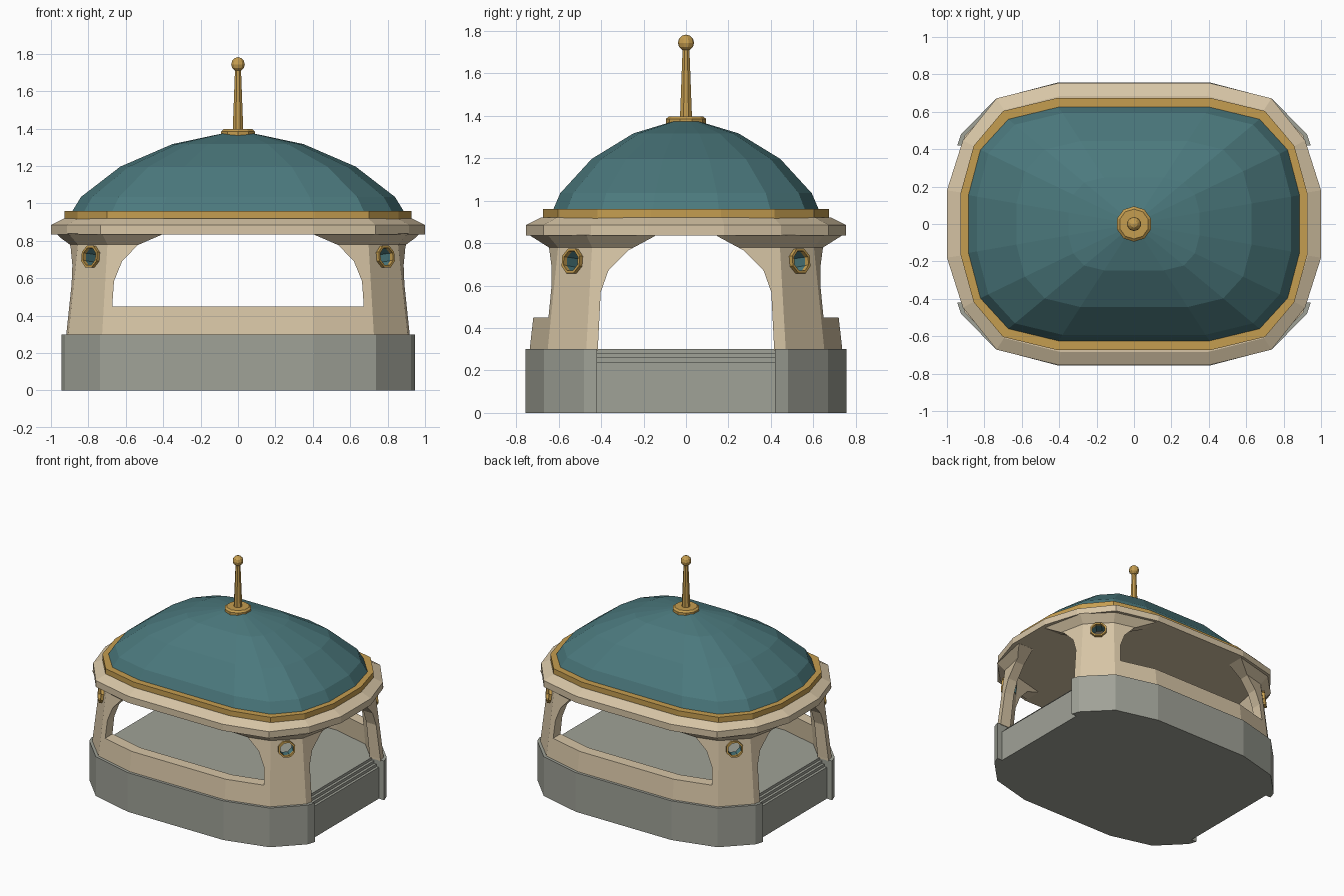
import bpy, bmesh, math
from mathutils import Vector, Matrix

if "Cube" in bpy.data.objects:
    bpy.data.objects.remove(bpy.data.objects["Cube"])


def mat(name, rgb):
    m = bpy.data.materials.new(name)
    m.diffuse_color = (*rgb, 1)
    m.use_nodes = True
    m.node_tree.nodes["Principled BSDF"].inputs["Base Color"].default_value = m.diffuse_color
    return m


STONE = mat("grey stone", (.35, .36, .31))
SAND = mat("sand plaster", (.68, .56, .38))
GOLD = mat("gold trim", (.56, .34, .08))
TEAL = mat("teal roof", (.07, .19, .205))


def mirror4(q):
    """Quadrant points (x axis to y axis) -> full closed outline."""
    half = q + [(-x, y) for x, y in reversed(q)]
    return half + [(-x, -y) for x, y in half]


def inset(pts, d):
    out = []
    for i, p in enumerate(pts):
        a, b, c = Vector(pts[i - 1]), Vector(p), Vector(pts[(i + 1) % len(pts)])
        n1 = Vector(((b - a).y, -(b - a).x)).normalized()
        n2 = Vector(((c - b).y, -(c - b).x)).normalized()
        m = (n1 + n2).normalized()
        out.append(tuple(b - m * d / m.dot(n1)))
    return out


def at(pts, z):
    return [(x, y, z) for x, y in pts]


def loft(name, loops, material, caps=True, closed=False, matrix=None):
    """Skin a stack of equal loops; closed joins the last to the first."""
    bm = bmesh.new()
    rings = [[bm.verts.new(p) for p in lp] for lp in loops]
    pairs = list(zip(rings, rings[1:]))
    if closed:
        pairs.append((rings[-1], rings[0]))
    for a, b in pairs:
        for i in range(len(a)):
            j = (i + 1) % len(a)
            bm.faces.new((a[i], a[j], b[j], b[i]))
    if caps and not closed:
        bm.faces.new(rings[0][::-1])
        bm.faces.new(rings[-1])
    bmesh.ops.remove_doubles(bm, verts=bm.verts, dist=1e-5)
    bmesh.ops.recalc_face_normals(bm, faces=bm.faces)
    me = bpy.data.meshes.new(name)
    bm.to_mesh(me)
    bm.free()
    ob = bpy.data.objects.new(name, me)
    bpy.context.collection.objects.link(ob)
    me.materials.append(material)
    if matrix:
        ob.matrix_world = matrix
    return ob


def circle(r, z, n):
    return [(r * math.cos(2 * math.pi * (i + .5) / n),
             r * math.sin(2 * math.pi * (i + .5) / n), z) for i in range(n)]


def box(name, lo, hi, material):
    (x0, y0, z0), (x1, y1, z1) = lo, hi
    r = [(x0, y0), (x1, y0), (x1, y1), (x0, y1)]
    return loft(name, [at(r, z0), at(r, z1)], material)


def cut(ob, cutter):
    cutter.hide_render = True
    cutter.hide_set(True)
    cutter.display_type = 'WIRE'
    m = ob.modifiers.new("cut", 'BOOLEAN')
    m.operation, m.solver, m.object = 'DIFFERENCE', 'EXACT', cutter


# Pedestal with doorway recesses at both ends
DOOR = .42
base = mirror4([(.84, DOOR), (.945, DOOR), (.925, .48), (.737, .67), (.405, .757)])
loft("pedestal", [at(base, 0), at(base, .30)], STONE)
for s, side in ((1, "right"), (-1, "left")):
    for i, (x, z) in enumerate([(.90, .24), (.88, .26), (.86, .28)]):
        xs = sorted((s * (.83 if i == 0 else x - .03), s * x))
        box(f"{side}_step_{i + 1}", (xs[0], -DOOR, 0 if i == 0 else z - .03),
            (xs[1], DOOR, z), STONE)

# Tapered wall ring, cut into four piers with parapets
plan = mirror4([(.99, .18), (.925, .48), (.737, .67), (.405, .757)])
wall = loft("pier_walls", [at(inset(plan, d), z) for d, z in
            [(.02, .295), (.075, .78), (.02, .838), (.155, .838), (.11, .295)]],
            SAND, closed=True)


def arch(name, half, bottom, axis):
    prof = [(half[0][0], bottom)] + half + [(half[-1][0], .9)]
    prof = prof + [(-u, z) for u, z in reversed(prof)]
    if axis == 'y':
        loops = [[(u, v, z) for u, z in prof] for v in (-1.2, 1.2)]
    else:
        loops = [[(v, u, z) for u, z in prof] for v in (-1.2, 1.2)]
    return loft(name, loops, SAND)


cut(wall, arch("long_arch_cutter", [(.672, .46), (.663, .585), (.62, .69),
                                    (.537, .777), (.40, .836)], .45, 'y'))
cut(wall, arch("end_arch_cutter", [(.415, .31), (.402, .568), (.366, .67),
                                   (.273, .765), (.145, .834)], .2, 'x'))

# Round windows through each pier: gold frame and teal lining
for sx in (1, -1):
    for sy in (1, -1):
        tag = ("right" if sx > 0 else "left") + "_" + ("back" if sy > 0 else "front")
        n = Vector((sx, sy, .15)).normalized()
        M = Matrix.Translation((sx * .787, sy * .535, .715)) @ n.to_track_quat('Z', 'Y').to_matrix().to_4x4()
        cut(wall, loft(f"{tag}_window_cutter", [circle(.058, -.2, 8), circle(.058, .15, 8)],
                       SAND, matrix=M))
        loft(f"{tag}_window_frame", [circle(r, z, 8) for r, z in
             [(.05, -.01), (.05, .012), (.063, .012), (.063, -.01)]],
             GOLD, closed=True, matrix=M)
        loft(f"{tag}_window_lining", [circle(r, z, 8) for r, z in
             [(.053, -.085), (.053, -.005), (.059, -.005), (.059, -.085)]],
             TEAL, closed=True, matrix=M)

# Cornice slab and gold band
eave = mirror4([(1.0, .18), (.915, .447), (.735, .672), (.40, .755)])
loft("cornice", [at(eave, .835), at(eave, .885), at(inset(eave, .07), .92)], SAND)
band = mirror4([(.927, .165), (.857, .418), (.70, .604), (.41, .674)])
loft("gold_band", [at(band, .915), at(band, .96)], GOLD)

# Faceted dome
dome = mirror4([(.888, .155), (.824, .398), (.674, .562), (.405, .627)])
loft("dome", [at([(x * s, y * s) for x, y in dome], z) for s, z in
     [(1, .955), (.945, 1.035), (.708, 1.197), (.395, 1.317), (.02, 1.388)]], TEAL)

# Finial: collar, tapered rod, ball
loft("finial_collar", [circle(r, z, 10) for r, z in
     [(.095, 1.36), (.095, 1.385), (.08, 1.397)]], GOLD)
loft("finial_rod", [circle(.031, 1.38, 8), circle(.017, 1.725, 8)], GOLD)
R = .038
loft("finial_ball", [circle(R * math.sin(math.pi * k / 6), 1.744 - R * math.cos(math.pi * k / 6), 10)
     for k in (.1, 1, 2, 3, 4, 5, 5.9)], GOLD)
